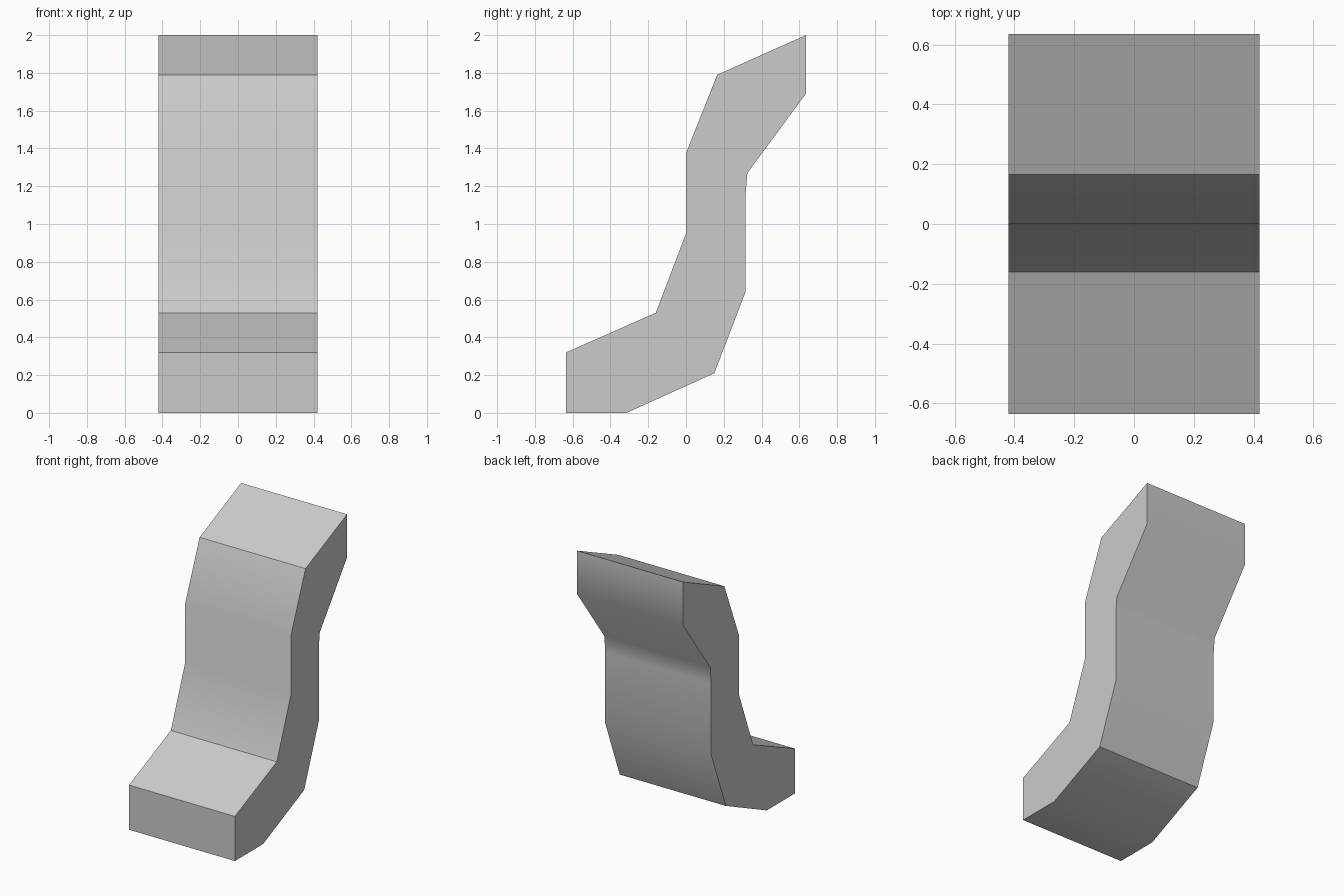
import bpy
import bmesh
import math

cube = bpy.data.objects.get("Cube")
if cube:
    bpy.data.objects.remove(cube, do_unlink=True)

HALF_WIDTH = 0.42

# Side outline (y, z), from the front foot up the back and down the front
OUTLINE = [
    (-0.635, 0), (-0.315, 0), (0.15, 0.21), (0.315, 0.64), (0.315, 1.15),
    (0.325, 1.27), (0.635, 1.69), (0.635, 2), (0.165, 1.79),
    (0, 1.375), (0, 0.95), (-0.16, 0.53), (-0.635, 0.32),
]

# Plain grey material
grey = bpy.data.materials.new("light_grey")
grey.use_nodes = True
colour = (0.6, 0.6, 0.6, 1)
grey.diffuse_color = colour
shader = next(n for n in grey.node_tree.nodes if n.type == "BSDF_PRINCIPLED")
shader.inputs["Base Color"].default_value = colour

# Stepped bracket: the outline extruded across its width
bm = bmesh.new()
side = bm.faces.new([bm.verts.new((-HALF_WIDTH, y, z)) for y, z in OUTLINE])
extruded = bmesh.ops.extrude_face_region(bm, geom=[side], use_keep_orig=True)
moved = [g for g in extruded["geom"] if isinstance(g, bmesh.types.BMVert)]
bmesh.ops.translate(bm, verts=moved, vec=(2 * HALF_WIDTH, 0, 0))
bmesh.ops.recalc_face_normals(bm, faces=bm.faces)
mesh = bpy.data.meshes.new("stepped_bracket")
bm.to_mesh(mesh)
bm.free()
mesh.materials.append(grey)
bracket = bpy.data.objects.new("stepped_bracket", mesh)
bpy.context.collection.objects.link(bracket)

# Soften the gentle bends and keep the steps crisp
bpy.ops.object.select_all(action="DESELECT")
bracket.select_set(True)
bpy.context.view_layer.objects.active = bracket
bpy.ops.object.shade_smooth_by_angle(angle=math.radians(38))
